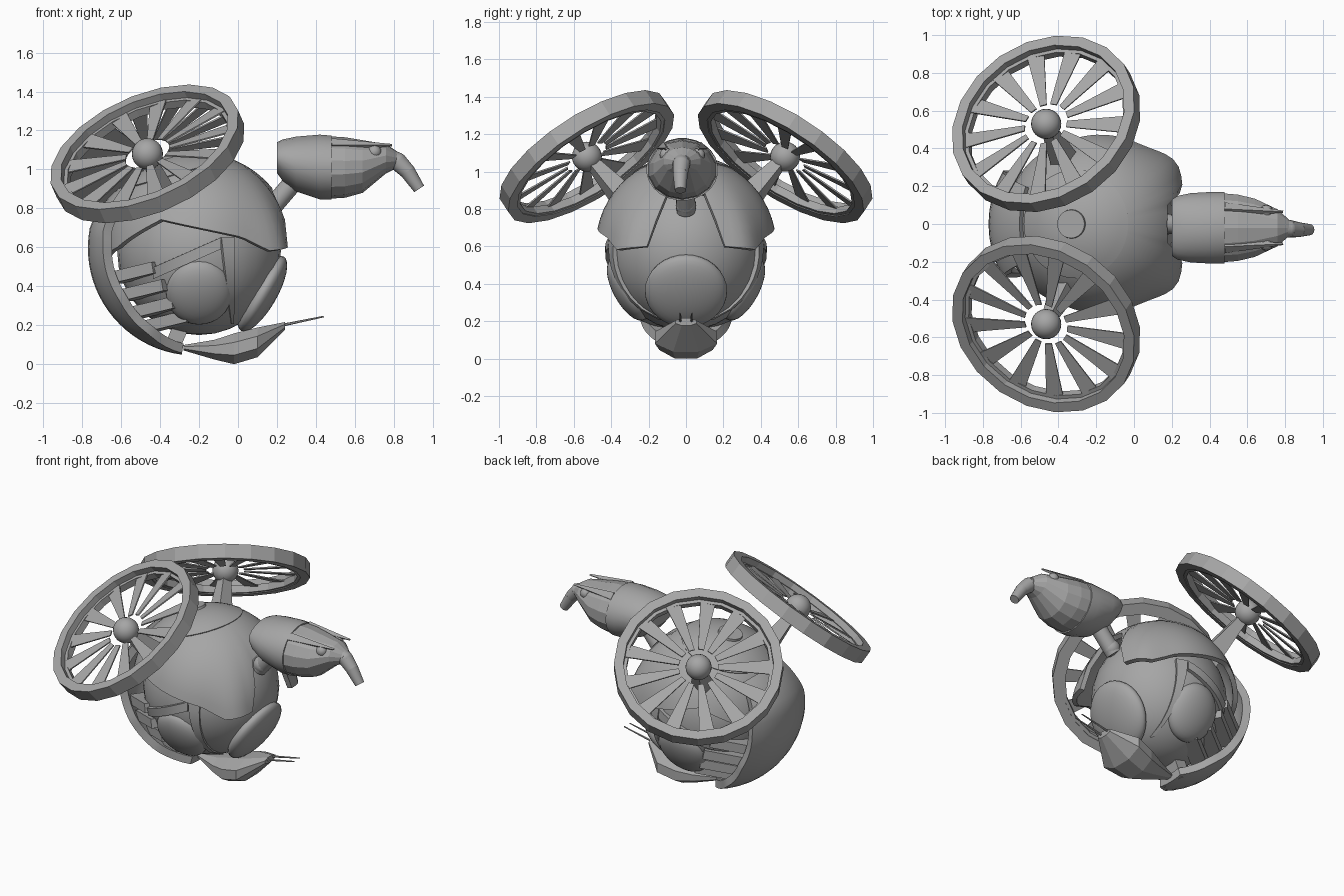
import bpy, bmesh, math
from mathutils import Vector, Matrix

if "Cube" in bpy.data.objects:
    bpy.data.objects.remove(bpy.data.objects["Cube"])

grey = bpy.data.materials.new("plain_grey")
grey.diffuse_color = (0.38, 0.38, 0.38, 1)
grey.use_nodes = True
grey.node_tree.nodes["Principled BSDF"].inputs["Base Color"].default_value = grey.diffuse_color
C = Vector((-0.2, 0, 0.6))  # body centre


def finish(name, bm, smooth=None):
    bmesh.ops.recalc_face_normals(bm, faces=bm.faces)
    me = bpy.data.meshes.new(name)
    bm.to_mesh(me)
    bm.free()
    me.materials.append(grey)
    ob = bpy.data.objects.new(name, me)
    bpy.context.collection.objects.link(ob)
    if smooth:
        bpy.ops.object.select_all(action='DESELECT')
        ob.select_set(True)
        bpy.context.view_layer.objects.active = ob
        bpy.ops.object.shade_smooth_by_angle(angle=math.radians(smooth))
    return ob


def frame(loc, normal):
    return Matrix.Translation(loc) @ Vector(normal).to_track_quat('Z', 'Y').to_matrix().to_4x4()


def ellipsoid(name, loc, radii, normal=(0, 0, 1), seg=32):
    bm = bmesh.new()
    bmesh.ops.create_uvsphere(bm, u_segments=seg, v_segments=seg // 2, radius=1,
                              matrix=frame(loc, normal) @ Matrix.Diagonal((*radii, 1)))
    return finish(name, bm, 40)


def rod(name, a, b, r1, r2, seg=16):
    a, b = Vector(a), Vector(b)
    bm = bmesh.new()
    bmesh.ops.create_cone(bm, cap_ends=True, segments=seg, radius1=r1, radius2=r2,
                          depth=(b - a).length, matrix=frame((a + b) / 2, b - a))
    return finish(name, bm, 40)


def box(name, loc, size, tilt, turn=0):
    bm = bmesh.new()
    m = (Matrix.Translation(loc) @ Matrix.Rotation(turn, 4, 'Z')
         @ Matrix.Rotation(tilt, 4, 'Y') @ Matrix.Diagonal((*size, 1)))
    bmesh.ops.create_cube(bm, size=1, matrix=m)
    return finish(name, bm)


def patch(name, f, nu, nv, thick, closed=False, smooth=35):
    """Thick curved sheet; f(u, v) gives a point for u, v in 0..1."""
    bm = bmesh.new()
    rows = [[bm.verts.new(f(i / nu, j / nv)) for i in range(nu if closed else nu + 1)]
            for j in range(nv + 1)]
    n = len(rows[0])
    for a, b in zip(rows, rows[1:]):
        for i in range(nu):
            bm.faces.new((a[i], a[(i + 1) % n], b[(i + 1) % n], b[i]))
    if closed:
        bm.faces.new(rows[0])
    ob = finish(name, bm, smooth)
    mod = ob.modifiers.new("thickness", 'SOLIDIFY')
    mod.thickness, mod.offset = thick, 0
    split = ob.modifiers.new("crisp_edges", 'EDGE_SPLIT')
    split.split_angle = math.radians(40)
    return ob


def loft(name, sections, cy=0, seg=12, smooth=None):
    """Hull along x from (x, top, bottom, half width)."""
    bm = bmesh.new()
    rings = []
    for x, top, bot, w in sections:
        rings.append([bm.verts.new((x, cy + w * math.cos(t), (top + bot) / 2 + (top - bot) / 2 * math.sin(t)))
                      for t in [2 * math.pi * (k + 0.5) / seg for k in range(seg)]])
    for a, b in zip(rings, rings[1:]):
        for k in range(seg):
            bm.faces.new((a[k], a[(k + 1) % seg], b[(k + 1) % seg], b[k]))
    bm.faces.new(rings[0])
    bm.faces.new(rings[-1])
    return finish(name, bm, smooth)


def ramp(x, pts):
    for (x0, y0), (x1, y1) in zip(pts, pts[1:]):
        if x <= x1:
            return y0 + (y1 - y0) * (x - x0) / (x1 - x0)
    return pts[-1][1]


def side_depth(x, z, r):
    """Distance of the round body's surface from the middle plane."""
    return math.sqrt(max(0.01, r ** 2 - (x + 0.2) ** 2 - (z - 0.58) ** 2))


# round inner body
ellipsoid("body", (-0.2, 0, 0.58), (0.42, 0.41, 0.43))

# upper shell with a neck notch, wavy lower edge and bulging front shoulders
EDGE = [(0, .9), (17, .88), (23, .6), (45, .58), (62, .65), (115, .74), (150, .6), (180, .54)]


def shell(u, v):
    az = 2 * math.pi * u
    deg = abs((math.degrees(az) + 180) % 360 - 180)
    pol = 0.05 + (math.acos((ramp(deg, EDGE) - C.z) / 0.475) - 0.05) * v
    wide = math.sin(pol) * (1 + 0.11 * math.exp(-((deg - 38) / 13) ** 2) * v ** 3)
    return C + 0.468 * Vector((wide * math.cos(az), wide * math.sin(az), math.cos(pol)))


patch("upper_shell", shell, 72, 12, 0.03, closed=True)

# stepped cap on the top of the shell
AXIS = frame(C, (-0.27, 0, 0.96))


def cap(u, v):
    a, p = 2 * math.pi * u, 0.03 + 0.6 * v
    return AXIS @ (0.474 * Vector((math.sin(p) * math.cos(a), math.sin(p) * math.sin(a), math.cos(p))))


patch("top_cap", cap, 36, 6, 0.03, closed=True)
rod("cap_button", AXIS @ Vector((0, 0, 0.46)), AXIS @ Vector((0, 0, 0.497)), 0.08, 0.075, 24)


# curved plate wrapping the back, tucked under the shell at its top
def back(u, v):
    phi = math.radians(142 + 121 * u)
    lat = math.radians(ramp(u, [(0, 24), (.3, 31), (.6, 31), (.83, 24), (1, 10)])) * (2 * v - 1)
    rad = ramp(u, [(0, .47), (.22, .525), (1, .53)])
    r = rad * math.cos(lat)
    return Vector((-0.22 + r * math.cos(phi), rad * math.sin(lat), 0.6 + r * math.sin(phi)))


patch("back_plate", back, 26, 8, 0.05)
box("tail_clasp", (-0.32, 0, 0.13), (0.08, 0.16, 0.13), 0.4)

# round front pad
ellipsoid("front_pad", (0.125, 0, 0.362), (0.22, 0.22, 0.075), (0.87, 0, -0.5))

# parts repeated on both sides
PATH = [(-0.43, 0.5), (-0.09, 0.65), (-0.04, 0.22)]
for s, side in ((-1, "near"), (1, "far")):
    ellipsoid(side + "_pad", (-0.2, s * 0.31, 0.37), (0.17, 0.185, 0.08), (0, s * 0.82, -0.45))

    # raised trim around the side pad
    for k, ((x0, z0), (x1, z1)) in enumerate(zip(PATH, PATH[1:])):
        def trim(u, v):
            x = x0 + (x1 - x0) * u + (0.07 * v * (1 - 0.8 * u) if k else 0)
            z = z0 + (z1 - z0) * u - (0 if k else 0.06 * v)
            return Vector((x, s * side_depth(x, z, 0.418), z))
        patch(side + "_pad_trim", trim, 8, 1, 0.03)

    # ribs between the back plate and the pad
    for x, z in ((-0.52, 0.47), (-0.47, 0.38), (-0.42, 0.29), (-0.35, 0.22)):
        box(side + "_rib", (x, s * (side_depth(x, z, 0.43) - 0.015), z), (0.27, 0.1, 0.06), -0.2, s * 0.6)

    # fan: rim, inner lip, hub, blades and strut
    hub = Vector((-0.465, s * 0.53, 1.08))
    m = frame(hub, (-0.35, s * 0.51, 0.785))
    for name, ro, ri, h0, h1 in (("fan_rim", 0.518, 0.46, -0.045, 0.045),
                                 ("fan_lip", 0.47, 0.44, -0.04, 0.005)):
        bm = bmesh.new()
        rings = [[bm.verts.new(m @ Vector((r * math.cos(a), r * math.sin(a), h)))
                  for r, h in ((ro, h0), (ro, h1), (ri, h1), (ri, h0))]
                 for a in [2 * math.pi * i / 20 for i in range(20)]]
        for i in range(20):
            a, b = rings[i], rings[(i + 1) % 20]
            for k in range(4):
                bm.faces.new((a[k], a[(k + 1) % 4], b[(k + 1) % 4], b[k]))
        finish(side + "_" + name, bm)
    ellipsoid(side + "_fan_hub", hub, (0.08, 0.08, 0.08), seg=24)
    bm = bmesh.new()
    for i in range(13):
        rot = m @ Matrix.Rotation(2 * math.pi * i / 13, 4, 'Z') @ Matrix.Rotation(s * 0.12, 4, 'X')
        ends = [[bm.verts.new(rot @ Vector((r, y, z)))
                 for y, z in ((-w, -.004), (w, -.004), (w, .004), (-w, .004))]
                for r, w in ((0.12, 0.018), (0.45, 0.047))]
        for k in range(4):
            bm.faces.new((ends[0][k], ends[0][(k + 1) % 4], ends[1][(k + 1) % 4], ends[1][k]))
        for e in ends:
            bm.faces.new(e)
    finish(side + "_fan_blades", bm)
    rod(side + "_fan_strut", (-0.34, s * 0.28, 0.8), hub, 0.09, 0.035, 4)

    # eyes, brows and needles
    ellipsoid(side + "_eye", (0.7, -0.02 + s * 0.085, 1.09), (0.036,) * 3, seg=16)
    rod(side + "_brow", (0.48, -0.02 + s * 0.1, 1.125), (0.79, -0.02 + s * 0.085, 1.125), 0.035, 0.006, 4)
    rod(side + "_needle", (0.08, s * 0.03, 0.17), (0.44, s * 0.03, 0.245), 0.01, 0.004, 6)

# neck and head
ellipsoid("neck_ball", (0.18, 0, 0.82), (0.055,) * 3, seg=20)
rod("neck", (0.16, 0, 0.79), (0.34, -0.01, 1.0), 0.05, 0.05)
loft("helmet", [(.2, 1.14, .98, .15), (.23, 1.155, .94, .17), (.3, 1.17, .885, .185),
                (.42, 1.18, .845, .192), (.48, 1.175, .845, .192)], -0.02, 24, 35)
loft("face", [(.47, 1.17, .85, .187), (.55, 1.165, .855, .18), (.64, 1.15, .88, .158),
              (.76, 1.13, .98, .1), (.82, 1.09, 1.01, .045)], -0.02, 14)

# bent snout tube
SNOUT = [((.74, -.02, 1.065), .055), ((.82, -.025, 1.04), .047), ((.87, -.03, .99), .04), ((.93, -.03, .9), .03)]
for (a, ra), (b, rb) in zip(SNOUT, SNOUT[1:]):
    rod("snout", a, b, ra, rb)
    ellipsoid("snout_joint", a, (ra,) * 3, seg=16)

# pointed foot hull
loft("foot", [(-.28, .1, .07, .03), (-.12, .13, .02, .11), (-.02, .165, -.006, .155),
              (.1, .195, .03, .18), (.24, .218, .175, .06)], 0, 8)
